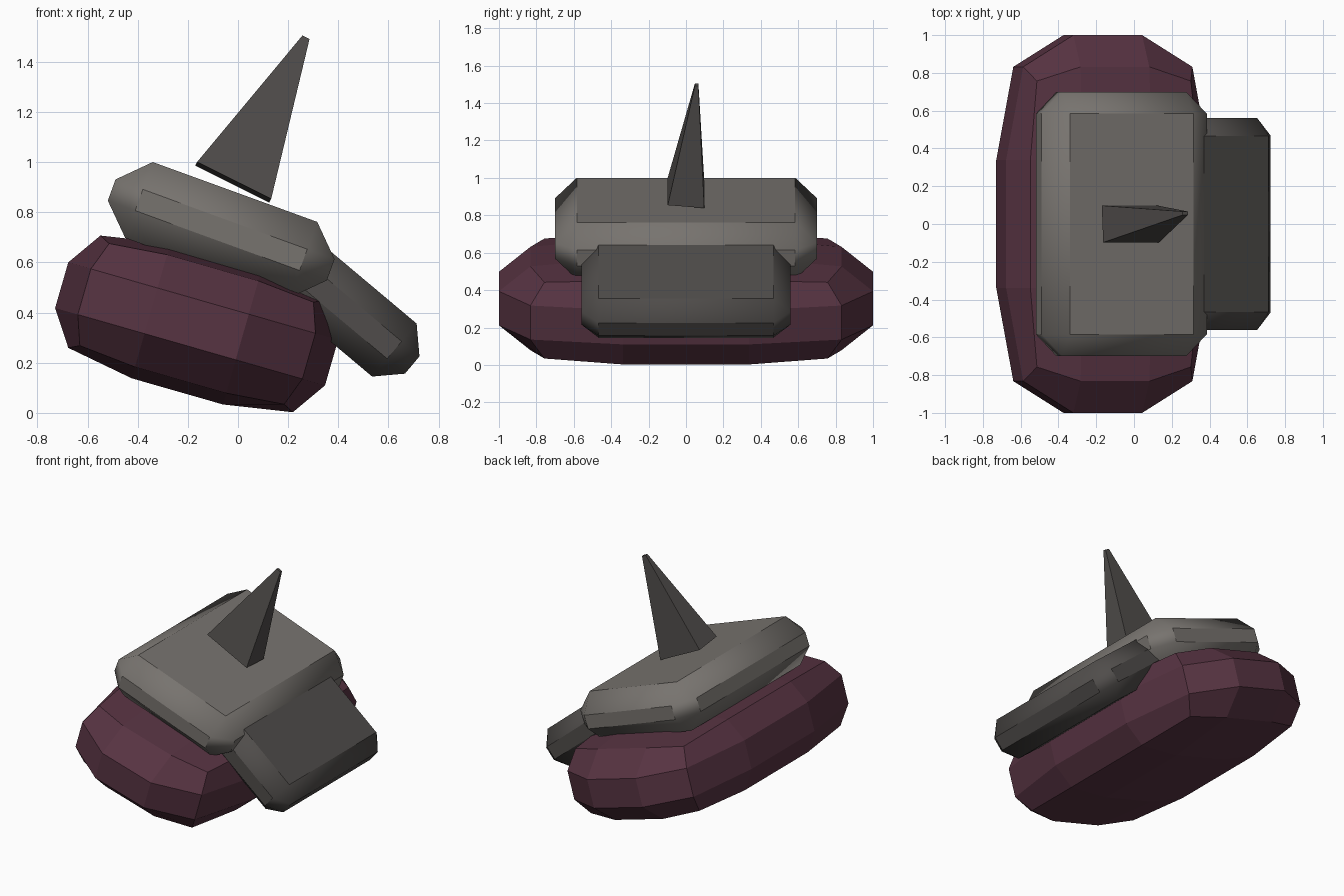
import bpy, bmesh, math
from mathutils import Vector, Matrix

if "Cube" in bpy.data.objects:
    bpy.data.objects.remove(bpy.data.objects["Cube"])


def material(name, rgb):
    m = bpy.data.materials.new(name)
    m.diffuse_color = (*rgb, 1)
    m.use_nodes = True
    m.node_tree.nodes["Principled BSDF"].inputs["Base Color"].default_value = m.diffuse_color
    return m


maroon = material("maroon", (0.095, 0.033, 0.054))
grey = material("warm grey", (0.185, 0.172, 0.158))
dark = material("dark grey", (0.079, 0.073, 0.069))


def finish(bm, name, mat, loc=(0, 0, 0), tilt=0):
    bmesh.ops.recalc_face_normals(bm, faces=bm.faces)
    me = bpy.data.meshes.new(name)
    bm.to_mesh(me)
    bm.free()
    ob = bpy.data.objects.new(name, me)
    bpy.context.collection.objects.link(ob)
    ob.location = loc
    ob.rotation_euler = (0, math.radians(tilt), 0)
    me.materials.append(mat)
    return ob


# Rounded pad: cube with a 3 x 3 grid per side, edges and corners pulled in
bm = bmesh.new()
bmesh.ops.create_cube(bm, size=2)
bmesh.ops.subdivide_edges(bm, edges=bm.edges[:], cuts=2, use_grid_fill=True)
for v in bm.verts:
    outer = sum(abs(c) > 0.9 for c in v.co)
    reach = {1: 1.0, 2: 0.832, 3: 0.757}[outer]
    v.co = [math.copysign(reach if abs(c) > 0.9 else 0.338, c) for c in v.co]
bmesh.ops.scale(bm, vec=(0.56, 1.0, 0.28), verts=bm.verts)
finish(bm, "shoulder_pad", maroon, (-0.165, 0, 0.355), 16)


# Chamfered armour plates
def plate(name, mat, size, chamfer, loc, tilt):
    bm = bmesh.new()
    bmesh.ops.create_cube(bm, size=1)
    bmesh.ops.scale(bm, vec=size, verts=bm.verts)
    bmesh.ops.bevel(bm, geom=bm.edges[:], offset=chamfer, segments=1,
                    affect='EDGES', offset_type='OFFSET')
    # the chamfer is a 45 degree cut of the given depth on each side
    ob = finish(bm, name, mat, loc, tilt)
    bpy.ops.object.select_all(action='DESELECT')
    ob.select_set(True)
    bpy.context.view_layer.objects.active = ob
    bpy.ops.object.shade_smooth_by_angle(angle=math.radians(40))
    return ob


plate("upper_plate", grey, (0.93, 1.40, 0.322), 0.116, (-0.067, 0, 0.73), 20)
length, a = 0.65, math.radians(40)
plate("lower_plate", dark, (length, 1.12, 0.276), 0.093,
      (0.695 - length / 2 * math.cos(a), 0, 0.191 + length / 2 * math.sin(a)), 40)

# Four-sided spike, leaning right and slightly back
base, tip = Vector((-0.019, 0, 0.92)), Vector((0.271, 0.057, 1.498))
axis = (tip - base).normalized()
side = Vector((0.295, 0, -0.147)).normalized()
back = axis.cross(side)
bm = bmesh.new()
bmesh.ops.create_cube(bm, size=2)
for v in bm.verts:
    x, y, z = v.co
    end, k = (tip, 0.095) if z > 0 else (base, 1.0)
    v.co = end + side * (0.165 * k * x) + back * (0.098 * k * y)
finish(bm, "spike", dark)
